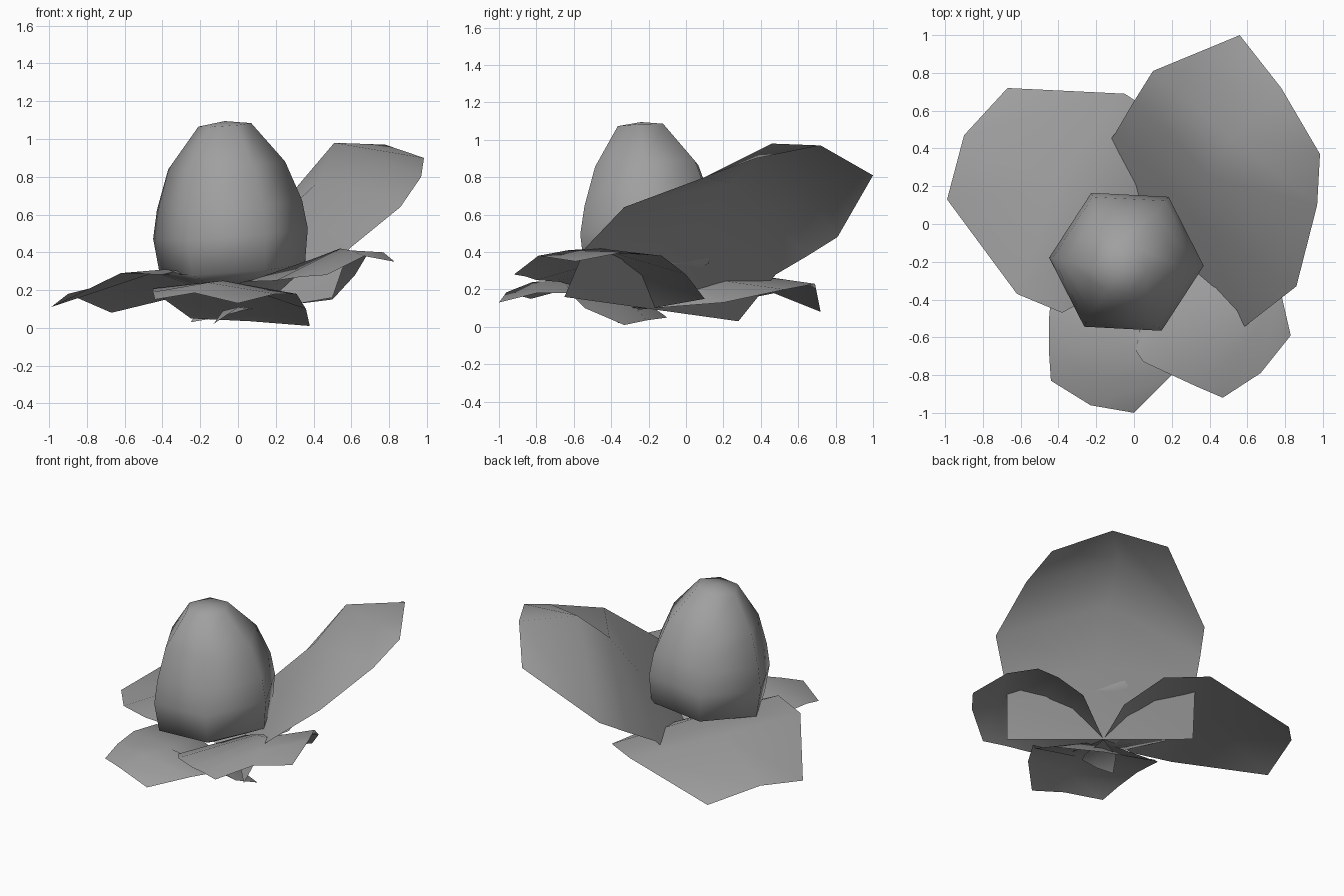
import bpy
import bmesh
from math import cos, sin, pi, radians

default_cube = bpy.data.objects.get("Cube")
if default_cube:
    bpy.data.objects.remove(default_cube, do_unlink=True)

# One matte grey for the whole plant
grey = bpy.data.materials.new("plain grey")
grey.use_nodes = True
colour = (0.35, 0.35, 0.35, 1)
grey.diffuse_color = colour
shader = next(n for n in grey.node_tree.nodes if n.type == 'BSDF_PRINCIPLED')
shader.inputs["Base Color"].default_value = colour


def finish(bm, name):
    """Turn a bmesh into a named, smooth shaded object."""
    mesh = bpy.data.meshes.new(name)
    for face in bm.faces:
        face.smooth = True
    bm.to_mesh(mesh)
    bm.free()
    mesh.materials.append(grey)
    obj = bpy.data.objects.new(name, mesh)
    bpy.context.collection.objects.link(obj)


def leaf(name, rows):
    """Skin a leaf through rows of (left, middle, right) points.
    A row holding a single point makes a pointed end."""
    bm = bmesh.new()
    rings = [[bm.verts.new(point) for point in row] for row in rows]
    for lower, upper in zip(rings, rings[1:]):
        for i in range(2):
            if len(lower) == 1:
                corners = (lower[0], upper[i + 1], upper[i])
            else:
                corners = (lower[i], lower[i + 1], upper[i + 1], upper[i])
            bm.faces.new(corners)
    finish(bm, name)


# Six-sided bud, leaning slightly; profile as (radius, height, x, y)
profile = [(.22, .24, -.02, -.2), (.385, .31, -.03, -.2), (.41, .5, -.04, -.2),
           (.385, .65, -.045, -.2), (.31, .86, -.06, -.21), (.14, 1.075, -.07, -.24)]
bm = bmesh.new()
rings = []
for radius, height, cx, cy in profile:
    ring = []
    for side in range(6):
        a = side * pi / 3 - radians(3)
        dx, dy = radius * cos(a), radius * sin(a)
        ring.append(bm.verts.new((cx + dx, cy + dy, height + .07 * dx + .05 * dy)))
    rings.append(ring)
for lower, upper in zip(rings, rings[1:]):
    for i in range(6):
        j = (i + 1) % 6
        bm.faces.new((lower[i], lower[j], upper[j], upper[i]))
bm.faces.new(list(reversed(rings[0])))
crown = bm.verts.new((-.07, -.24, 1.095))
for i in range(6):
    bm.faces.new((rings[-1][i], rings[-1][(i + 1) % 6], crown))
finish(bm, "bud")

# Tall raised leaf with a wide straight base
leaf("raised_leaf", [
    [(-.25, .28, .03), (.125, -.185, .095), (.5, -.65, .16)],
    [(-.1, .48, .28), (.33, .03, .46), (.59, -.54, .42)],
    [(0, .65, .38), (.42, .24, .77), (.86, -.33, .64)],
    [(.1, .81, .48), (.51, .46, .98), (.97, .1, .8)],
    [(.56, 1, .81), (.78, .72, .97), (.985, .37, .9)],
])

# Low leaves spreading from the foot of the bud
foot = (.1, -.18, .1)
leaf("back_leaf", [
    [foot],
    [(.25, .2, .13), (.05, 0, .2), (-.12, -.33, .22)],
    [(.2, .53, .2), (-.1, .03, .27), (-.38, -.47, .31)],
    [(-.05, .69, .23), (-.42, .2, .3), (-.62, -.37, .29)],
    [(-.67, .72, .08), (-.9, .47, .18), (-.99, .13, .11)],
])
leaf("side_leaf", [
    [foot],
    [(.5, .1, .15), (.27, -.3, .3), (.01, -.67, .24)],
    [(.62, 0, .28), (.41, -.38, .37), (.05, -.73, .245)],
    [(.68, -.13, .38), (.54, -.47, .42), (.2, -.8, .25)],
    [(.77, -.33, .4), (.6, -.63, .41), (.33, -.86, .27)],
    [(.83, -.59, .35), (.67, -.79, .38), (.47, -.92, .28)],
])

# Front leaf, with a short wide base that slopes out and up
leaf("front_leaf", [
    [(.38, -.33, .01), (.065, -.21, .035), (-.25, -.1, .05)],
    [(.36, -.54, .1), (-.04, -.38, .23), (-.43, -.28, .18)],
    [(.31, -.62, .18), (-.08, -.65, .25), (-.45, -.5, .21)],
    [(.2, -.8, .18), (-.16, -.82, .24), (-.45, -.68, .19)],
    [(0, -1, .13), (-.23, -.96, .185), (-.44, -.83, .15)],
])

# Tiny sprout under the foot
leaf("sprout", [
    [foot],
    [(.07, -.4, .1), (0, -.36, .11), (-.08, -.27, .09)],
    [(.04, -.46, .1), (-.06, -.44, .07), (-.13, -.36, .02)],
])
